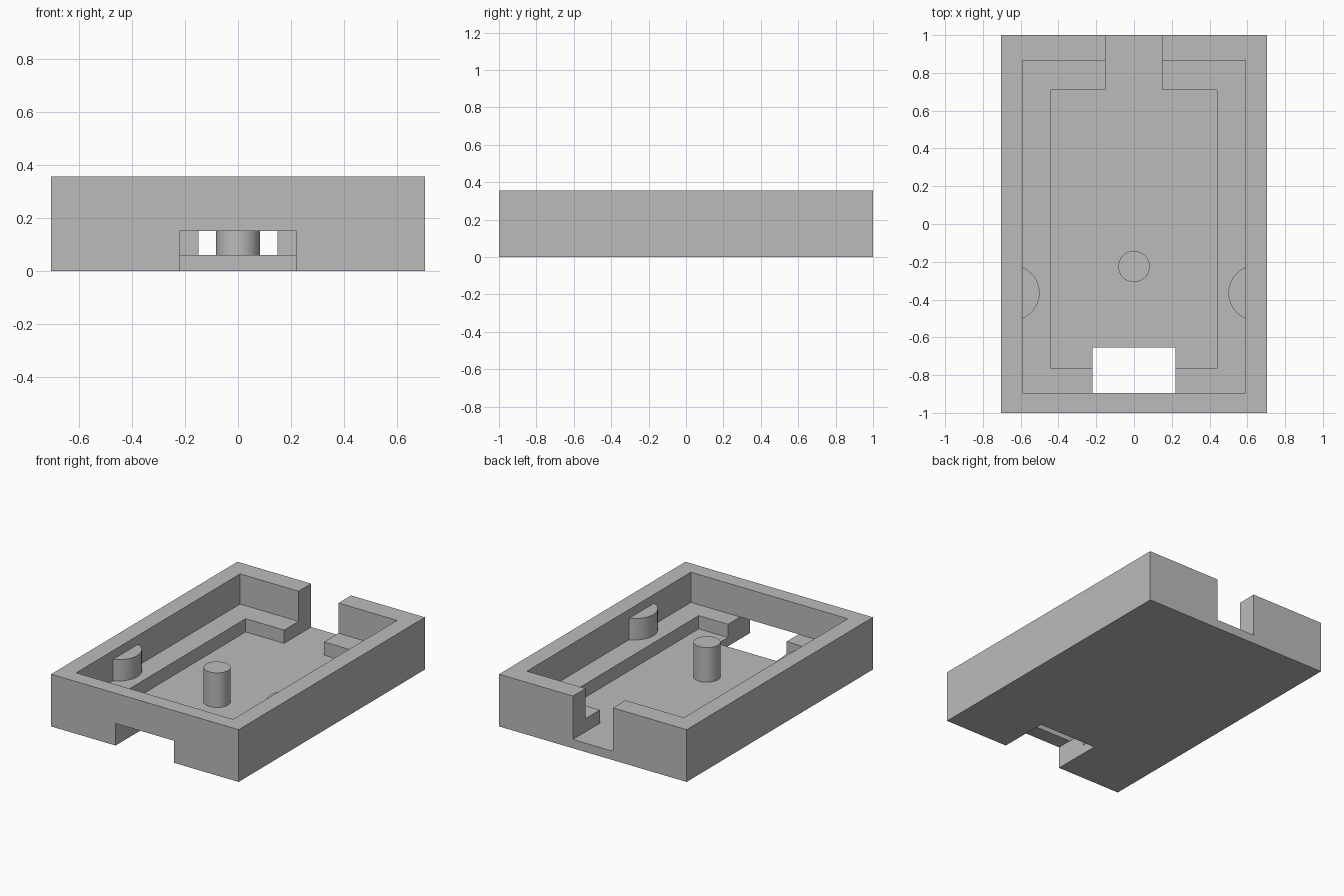
import bpy, bmesh, math

if "Cube" in bpy.data.objects:
    bpy.data.objects.remove(bpy.data.objects["Cube"], do_unlink=True)

GREY = (0.5, 0.5, 0.5, 1)
grey = bpy.data.materials.new("plain grey")
grey.use_nodes = True
grey.diffuse_color = GREY
grey.node_tree.nodes["Principled BSDF"].inputs["Base Color"].default_value = GREY

WIDTH, HEIGHT = 0.705, 0.355         # half width, full height
FLOOR, LEDGE, POST_TOP = 0.06, 0.15, 0.295


def prism(name, outline, z0, z1):
    """Extrude a counter-clockwise outline from z0 up to z1."""
    bm = bmesh.new()
    face = bm.faces.new([bm.verts.new((x, y, z0)) for x, y in outline])
    top = bmesh.ops.extrude_face_region(bm, geom=[face])["geom"]
    verts = [v for v in top if isinstance(v, bmesh.types.BMVert)]
    bmesh.ops.translate(bm, verts=verts, vec=(0, 0, z1 - z0))
    bmesh.ops.recalc_face_normals(bm, faces=bm.faces)
    mesh = bpy.data.meshes.new(name)
    bm.to_mesh(mesh)
    bm.free()
    mesh.materials.append(grey)
    obj = bpy.data.objects.new(name, mesh)
    bpy.context.collection.objects.link(obj)
    return obj


def box(name, half_x, y0, y1, z0, z1):
    return prism(name, [(-half_x, y0), (half_x, y0), (half_x, y1), (-half_x, y1)], z0, z1)


def arc(cx, cy, r, a0, a1, n):
    return [(cx + r * math.cos(a0 + (a1 - a0) * i / n),
             cy + r * math.sin(a0 + (a1 - a0) * i / n)) for i in range(n + 1)]


def select_only(obj):
    bpy.ops.object.select_all(action='DESELECT')
    obj.select_set(True)
    bpy.context.view_layer.objects.active = obj


def smooth(obj):
    select_only(obj)
    bpy.ops.object.shade_smooth_by_angle(angle=math.radians(30))


# Tray body with its recesses and openings cut out
tray = box("tray_body", WIDTH, -1, 1, 0, HEIGHT)
cutters = [
    box("upper_recess", 0.59, -0.895, 0.865, LEDGE, 0.5),
    box("lower_recess", 0.44, -0.765, 0.71, FLOOR, 0.25),
    box("back_slot", 0.15, 0.6, 1.1, FLOOR, 0.5),
    box("front_notch", 0.22, -1.1, -0.655, -0.1, LEDGE),
]
for cutter in cutters:
    cutter.hide_render = True
    mod = tray.modifiers.new(cutter.name, 'BOOLEAN')
    mod.operation, mod.solver, mod.object = 'DIFFERENCE', 'EXACT', cutter
    select_only(tray)
    bpy.ops.object.modifier_apply(modifier=mod.name)
    bpy.data.objects.remove(cutter, do_unlink=True)

# Centre post standing on the floor
post = prism("centre_post", arc(0, -0.225, 0.083, 0, 2 * math.pi, 48)[:-1], FLOOR, POST_TOP)
smooth(post)

# Rounded side bosses on the ledge, let into the side walls
R, CX, CY = 0.146, 0.646, -0.365
half_angle = math.acos((CX - 0.6) / R)
for side, sign in (("left", 1), ("right", -1)):
    outline = arc(CX, CY, R, math.pi - half_angle, math.pi + half_angle, 28)
    boss = prism(side + "_boss", [(sign * x, y) for x, y in outline], LEDGE, POST_TOP)
    smooth(boss)
